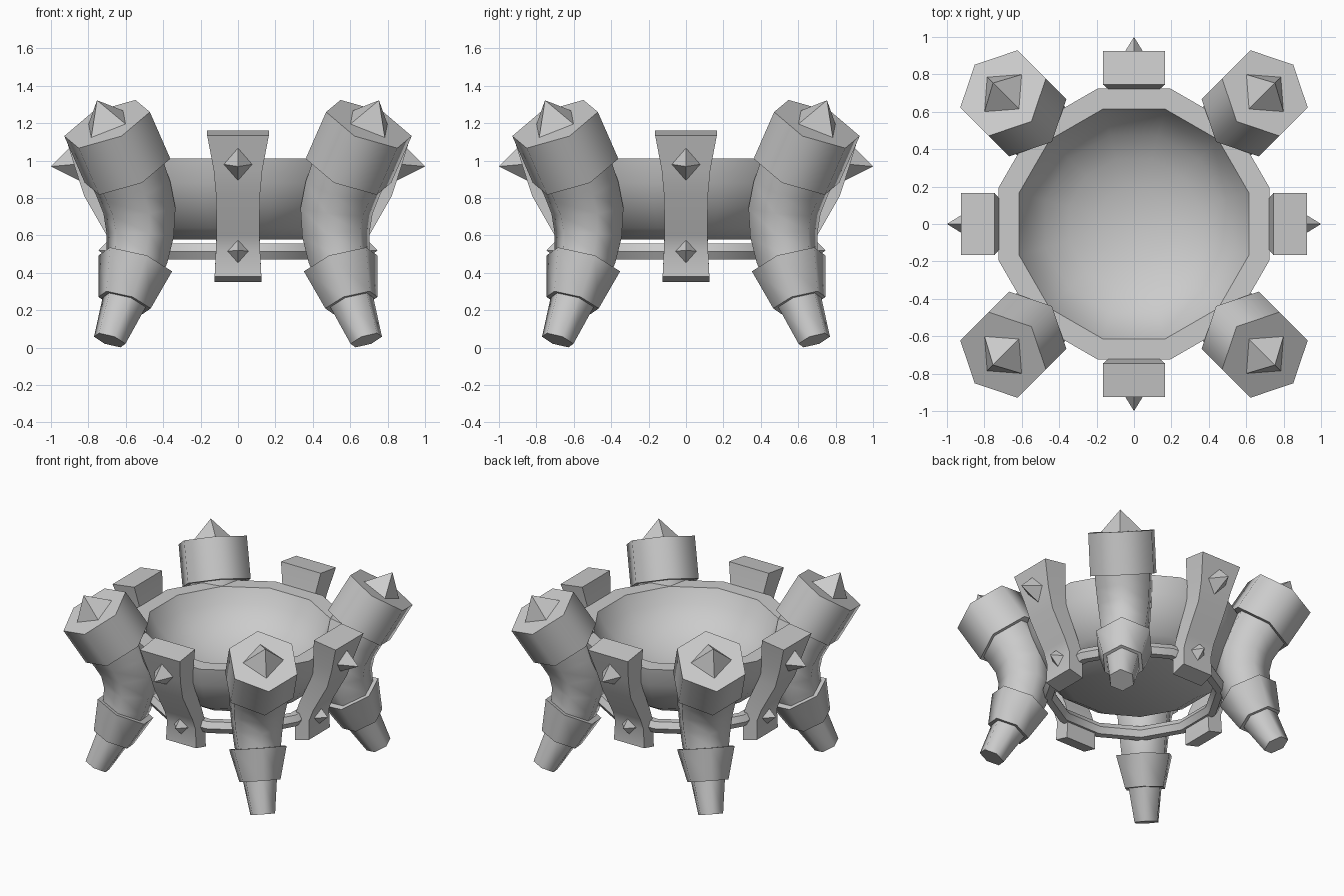
import bpy
from math import sin, cos, pi, radians

if "Cube" in bpy.data.objects:
    bpy.data.objects.remove(bpy.data.objects["Cube"])


def make(name, verts, faces, angle=None):
    mesh = bpy.data.meshes.new(name)
    mesh.from_pydata(verts, [], faces)
    obj = bpy.data.objects.new(name, mesh)
    bpy.context.collection.objects.link(obj)
    bpy.ops.object.select_all(action='DESELECT')
    obj.select_set(True)
    bpy.context.view_layer.objects.active = obj
    bpy.ops.object.mode_set(mode='EDIT')
    bpy.ops.mesh.select_all(action='SELECT')
    bpy.ops.mesh.normals_make_consistent(inside=False)
    bpy.ops.object.mode_set(mode='OBJECT')
    if angle:
        bpy.ops.object.shade_smooth_by_angle(angle=radians(angle))
    return obj


def loft(name, rings, angle=None, loop=False):
    # joins rings of equal size; caps both ends unless the loft is a closed loop
    n, m = len(rings[0]), len(rings)
    verts = [p for r in rings for p in r]
    faces = [(i * n + j, i * n + (j + 1) % n,
              (i + 1) % m * n + (j + 1) % n, (i + 1) % m * n + j)
             for i in range(m if loop else m - 1) for j in range(n)]
    if not loop:
        faces += [tuple(range(n)), tuple(range((m - 1) * n, m * n))]
    return make(name, verts, faces, angle)


def section(r, z, size, tilt, sides=6):
    # polygon across a leg lying in the xz plane, tilted outward by degrees
    t = radians(tilt)
    return [(r + size * cos(a) * cos(t), size * sin(a), z - size * cos(a) * sin(t))
            for a in (2 * pi * k / sides for k in range(sides))]


def spike(name, base, tip):
    k = len(base)
    return make(name, base + [tip],
                [tuple(range(k))] + [(i, (i + 1) % k, k) for i in range(k)])


# Bowl: 12-sided, hollow, flat rim
outer = [(0.47, 0.578), (0.575, 0.64), (0.67, 0.755), (0.73, 0.88), (0.75, 1.01)]
inner = [(0.637, 1.01), (0.585, 0.91), (0.49, 0.81), (0.36, 0.735), (0.2, 0.69), (0.06, 0.675)]
loft("bowl", [[(r * cos(a), r * sin(a), z)
               for a in (pi / 12 + k * pi / 6 for k in range(12))]
              for r, z in outer + inner], 40)

# Support ring below the bowl
rings = []
for k in range(12):
    a = pi / 12 + k * pi / 6
    rings.append([((0.585 + 0.049 * cos(b)) * cos(a), (0.585 + 0.049 * cos(b)) * sin(a),
                   0.513 + 0.049 * sin(b)) for b in (pi / 3 * j for j in range(6))])
loft("support_ring", rings, 40, loop=True)

# Strap rows: outer radius, outer z, inner radius, inner z, half width
strap = [(0.925, 1.135, 0.745, 1.16, 0.165), (0.868, 0.95, 0.715, 0.97, 0.13),
         (0.822, 0.81, 0.68, 0.83, 0.117), (0.705, 0.605, 0.59, 0.635, 0.115),
         (0.672, 0.52, 0.555, 0.53, 0.118), (0.675, 0.38, 0.56, 0.35, 0.125)]

for i in range(4):
    parts = []
    # Leg parts, each with hexagonal sections: radius, z, size, tilt
    legs = {
        "leg_top_collar": [(0.99, 1.195, 0.25, 31), (0.835, 0.945, 0.25, 31)],
        "leg_tube": [(0.87, 0.985, 0.218, 29), (0.792, 0.85, 0.21, 20),
                     (0.745, 0.73, 0.2, 8), (0.74, 0.6, 0.186, -6),
                     (0.765, 0.48, 0.172, -18), (0.80, 0.39, 0.16, -24)],
        "leg_lower_collar": [(0.776, 0.45, 0.21, -24), (0.858, 0.24, 0.15, -24)],
        "leg_foot": [(0.845, 0.27, 0.128, -24), (0.97, 0.039, 0.09, -25)],
    }
    for name, rows in legs.items():
        parts.append(loft(f"{name}_{i}", [section(*r) for r in rows], 65))
    parts.append(spike(f"leg_spike_{i}", section(0.99, 1.195, 0.14, 31, 4), (1.066, 0, 1.322)))
    for p in parts:
        p.rotation_euler.z = pi / 4 + i * pi / 2

    # Bent strap with two spikes
    s = loft(f"strap_{i}", [[(ro, -w, zo), (ro, w, zo), (ri, w, zi), (ri, -w, zi)]
                            for ro, zo, ri, zi, w in strap], 50)
    u = spike(f"strap_upper_spike_{i}",
              [(0.9, 0, 1.07), (0.87, 0.08, 0.98), (0.843, 0, 0.89), (0.87, -0.08, 0.98)],
              (1.0, 0, 0.968))
    v = spike(f"strap_lower_spike_{i}",
              [(0.68, 0, 0.585), (0.67, 0.057, 0.515), (0.67, 0, 0.45), (0.67, -0.057, 0.515)],
              (0.745, 0, 0.52))
    for p in (s, u, v):
        p.rotation_euler.z = i * pi / 2
